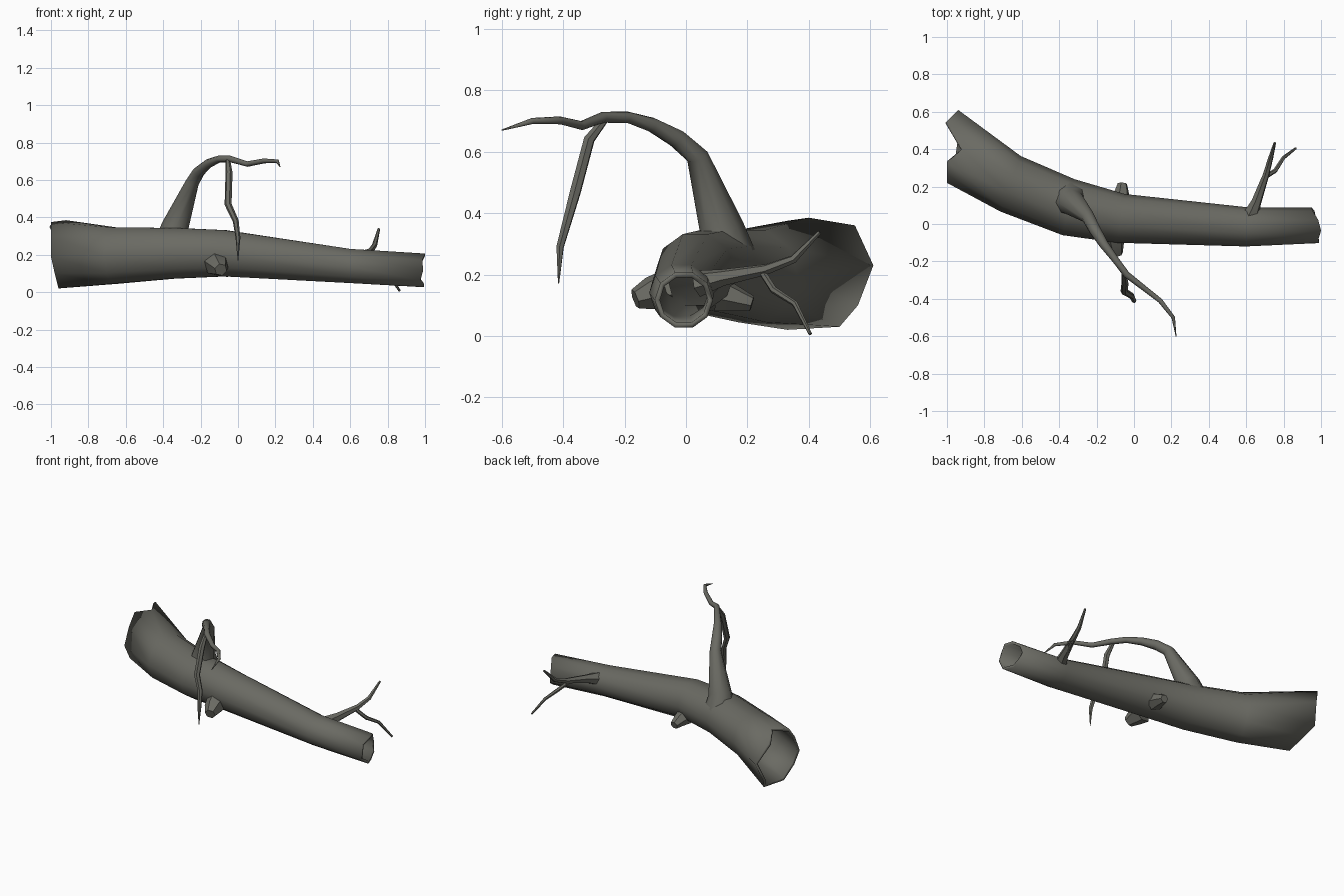
import bpy, bmesh, math
from mathutils import Vector

if "Cube" in bpy.data.objects:
    bpy.data.objects.remove(bpy.data.objects["Cube"])

bark = bpy.data.materials.new("dark grey bark")
bark.diffuse_color = (0.145, 0.145, 0.125, 1)
bark.use_nodes = True
bark.node_tree.nodes["Principled BSDF"].inputs["Base Color"].default_value = bark.diffuse_color


def make_object(name, rings, cap):
    """Skin a list of equal-length rings into a smooth tube."""
    bm = bmesh.new()
    loops = [[bm.verts.new(p) for p in r] for r in rings]
    n = len(loops[0])
    for a, b in zip(loops, loops[1:]):
        for i in range(n):
            j = (i + 1) % n
            bm.faces.new((a[i], a[j], b[j], b[i]))
    if cap:
        bm.faces.new(loops[0])
        bm.faces.new(loops[-1])
    bmesh.ops.recalc_face_normals(bm, faces=bm.faces)
    me = bpy.data.meshes.new(name)
    bm.to_mesh(me)
    bm.free()
    ob = bpy.data.objects.new(name, me)
    bpy.context.collection.objects.link(ob)
    me.materials.append(bark)
    bpy.ops.object.select_all(action='DESELECT')
    ob.select_set(True)
    bpy.context.view_layer.objects.active = ob
    bpy.ops.object.shade_smooth_by_angle(angle=math.radians(50))
    return ob


def branch(name, path, sides=6):
    """Tapered tube through (x, y, z, radius) points, without twist."""
    pts = [Vector(p[:3]) for p in path]
    prev = (pts[1] - pts[0]).normalized()
    u = prev.orthogonal().normalized()
    rings = []
    for i, p in enumerate(pts):
        t = (pts[min(i + 1, len(pts) - 1)] - pts[max(i - 1, 0)]).normalized()
        u = prev.rotation_difference(t) @ u
        v = t.cross(u)
        prev = t
        rings.append([p + path[i][3] * (u * math.cos(a) + v * math.sin(a))
                      for a in (math.tau * k / sides for k in range(sides))])
    return make_object(name, rings, True)


# Hollow trunk: torn left rim, then upright rings that follow the bend
SIDES = 10
torn_rim = [(-.94, .61, .23), (-1, .55, .36), (-.92, .40, .385), (-1, .33, .375),
            (-1, .27, .30), (-1, .22, .19), (-.98, .25, .10), (-.96, .33, .02),
            (-.93, .50, .03), (-.97, .56, .10)]
# x, y, z, horizontal radius, vertical radius, heading in degrees
trunk_rings = [(-.66, .215, .195, .158, .158, -20), (-.35, .09, .208, .153, .143, -12),
               (-.07, .03, .208, .132, .130, -9), (.60, -.015, .140, .105, .096, -1),
               (.975, -.007, .117, .095, .094, 0)]
chips = [-.025, -.02, .01, .025, .01, .015, .0, .02, .0, -.01]
rings = [[Vector(p) for p in torn_rim]]
for i, (x, y, z, rh, rv, deg) in enumerate(trunk_rings):
    h = math.radians(deg)
    ring = []
    for k in range(SIDES):
        a = math.tau * k / SIDES
        c = rh * math.cos(a)
        dx = chips[k] if i == len(trunk_rings) - 1 else 0
        ring.append(Vector((x - c * math.sin(h) + dx, y + c * math.cos(h),
                            z + rv * math.sin(a))))
    rings.append(ring)
trunk = make_object("hollow_trunk", rings, False)
shell = trunk.modifiers.new("shell", 'SOLIDIFY')
shell.thickness = .017
shell.offset = -1

# Large arching branch and the shoot hanging from it
branch("arching_branch", [
    (-.345, .125, .27, .10), (-.335, .115, .355, .072), (-.245, .037, .585, .036),
    (-.21, -.03, .643, .032), (-.16, -.11, .687, .025), (-.10, -.19, .712, .019),
    (-.04, -.27, .712, .018), (.05, -.34, .685, .015), (.14, -.41, .702, .013),
    (.21, -.50, .70, .010), (.225, -.60, .67, .002)], 8)
branch("hanging_shoot", [
    (-.055, -.26, .71, .012), (-.048, -.315, .64, .019), (-.053, -.36, .47, .019),
    (-.012, -.385, .38, .016), (.0, -.41, .29, .013), (.0, -.415, .17, .002)])

# Broken stubs on the front and back
branch("front_stub", [(-.115, -.06, .15, .068), (-.105, -.115, .138, .055),
                      (-.092, -.165, .12, .034)])
branch("back_stub", [(-.075, .11, .135, .058), (-.065, .17, .118, .040),
                     (-.062, .215, .105, .026)])

# Forked twig near the thin end
branch("upper_twig", [(.62, .04, .17, .045), (.655, .12, .19, .028),
                      (.705, .26, .216, .018), (.73, .35, .25, .014),
                      (.753, .435, .338, .007)])
branch("lower_twig", [(.70, .25, .205, .012), (.755, .285, .15, .012),
                      (.80, .355, .105, .010), (.865, .405, .006, .006)])
